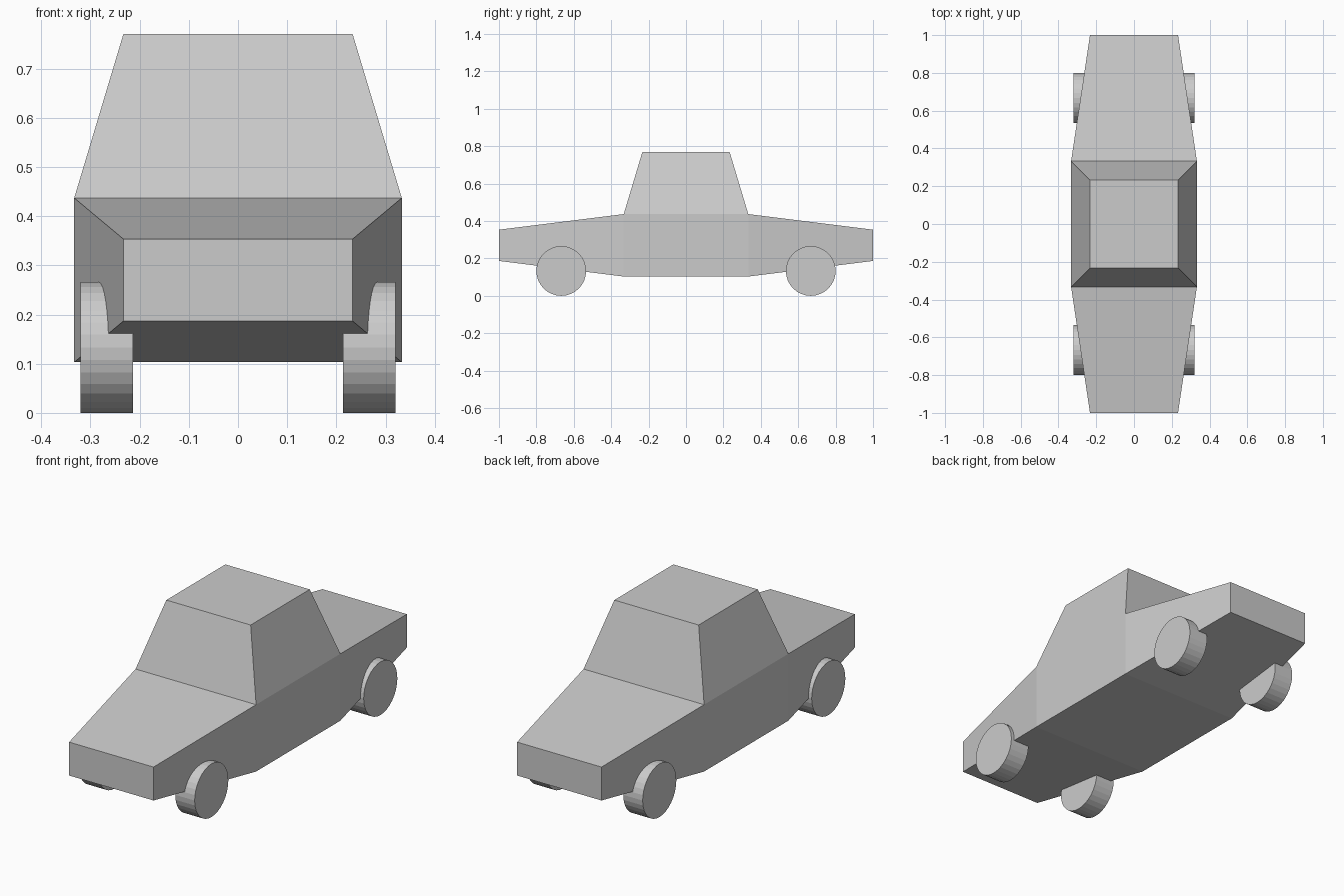
import bpy, bmesh
from math import radians
from mathutils import Vector, Matrix

if "Cube" in bpy.data.objects:
    bpy.data.objects.remove(bpy.data.objects["Cube"])

HALF = 0.333          # half width and half length of the middle block
MID_Z = 0.27          # height of the body centre line


def extrude_tapered(bm, direction, distance, scale):
    """Extrude the face pointing along direction and shrink its end."""
    direction = Vector(direction)
    bm.normal_update()
    face = max(bm.faces, key=lambda f: f.normal.dot(direction) + f.calc_center_median().dot(direction))
    cap = bmesh.ops.extrude_discrete_faces(bm, faces=[face])["faces"][0]
    centre = cap.calc_center_median()
    for v in cap.verts:
        offset = v.co - centre
        v.co = centre + Vector(a * b for a, b in zip(offset, scale)) + direction * distance


# Body: middle block with tapered nose, tail and cab
bm = bmesh.new()
bmesh.ops.create_cube(bm, size=1, matrix=Matrix.Translation((0, 0, MID_Z))
                      @ Matrix.Diagonal((2 * HALF, 2 * HALF, 0.334, 1)))
extrude_tapered(bm, (0, 0, 1), 0.333, (0.7, 0.7, 1))
for side in (-1, 1):
    extrude_tapered(bm, (0, side, 0), 1 - HALF, (0.7, 1, 0.5))
bmesh.ops.recalc_face_normals(bm, faces=bm.faces)
mesh = bpy.data.meshes.new("car_body")
bm.to_mesh(mesh)
bm.free()
bpy.context.collection.objects.link(bpy.data.objects.new("car_body", mesh))

# Wheels: four flat-shaded cylinders lying across the car
for end, y in (("front", -0.667), ("rear", 0.667)):
    for side, x in (("left", -0.267), ("right", 0.267)):
        bpy.ops.mesh.primitive_cylinder_add(vertices=32, radius=0.133, depth=0.107,
                                            location=(x, y, 0.133),
                                            rotation=(0, radians(90), 0))
        bpy.context.object.name = f"{end}_{side}_wheel"
